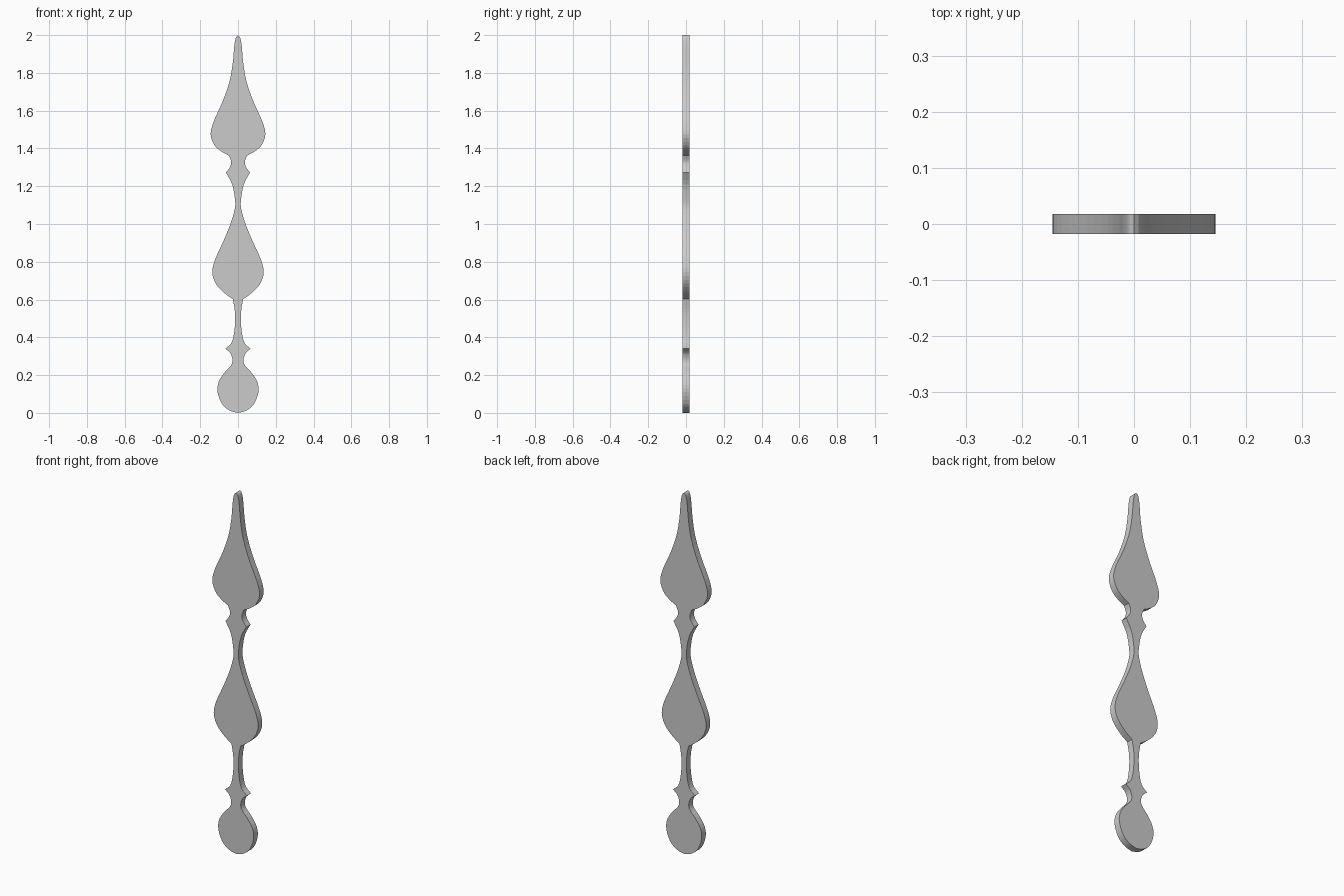
import bpy, bmesh
from mathutils import Vector

if "Cube" in bpy.data.objects:
    bpy.data.objects.remove(bpy.data.objects["Cube"])

HALF_T = 0.018
STEPS = 3

# Right-hand outline (half width, z), split into smooth runs at the sharp corners
runs = [
    # round bottom bulb and neck, up to the lower barb
    [(0, 0), (0.045, 0.013), (0.085, 0.048), (0.108, 0.11), (0.102, 0.165),
     (0.07, 0.215), (0.038, 0.25), (0.029, 0.28), (0.04, 0.315), (0.067, 0.34)],
    # lower stem
    [(0.067, 0.34), (0.035, 0.37), (0.021, 0.42), (0.015, 0.49), (0.018, 0.55), (0.028, 0.603)],
    # middle leaf and upper stem, up to the upper barb
    [(0.028, 0.603), (0.075, 0.637), (0.118, 0.685), (0.136, 0.745), (0.12, 0.815),
     (0.077, 0.91), (0.04, 1.0), (0.017, 1.08), (0.016, 1.13), (0.031, 1.21), (0.064, 1.273)],
    # notch under the top leaf
    [(0.064, 1.273), (0.043, 1.3), (0.036, 1.33), (0.048, 1.362)],
    # top leaf and spike
    [(0.048, 1.362), (0.09, 1.385), (0.125, 1.418), (0.145, 1.475), (0.128, 1.545),
     (0.083, 1.645), (0.046, 1.75), (0.028, 1.85), (0.02, 1.94), (0.012, 1.985), (0, 2.0)],
]


def smooth_run(run):
    """Catmull-Rom curve through the points of one run."""
    p = [Vector(q) for q in run]
    p = [2 * p[0] - p[1]] + p + [2 * p[-1] - p[-2]]
    out = []
    for i in range(1, len(p) - 2):
        a, b, c, d = p[i - 1:i + 3]
        for s in range(STEPS):
            t = s / STEPS
            out.append(0.5 * (2 * b + (c - a) * t + (2 * a - 5 * b + 4 * c - d) * t ** 2
                              + (3 * b - a - 3 * c + d) * t ** 3))
    return out


outline = [q for r in runs for q in smooth_run(r)] + [Vector((0, 2.0))]

# Flat half plate, extruded through its thickness
bm = bmesh.new()
face = bm.faces.new([bm.verts.new((max(x, 0), -HALF_T, z)) for x, z in outline])
ext = bmesh.ops.extrude_face_region(bm, geom=[face], use_keep_orig=True)
moved = [g for g in ext["geom"] if isinstance(g, bmesh.types.BMVert)]
bmesh.ops.translate(bm, verts=moved, vec=(0, 2 * HALF_T, 0))

# Drop the centre wall, then mirror to the left half
wall = [f for f in bm.faces if all(abs(v.co.x) < 1e-6 for v in f.verts)]
bmesh.ops.delete(bm, geom=wall, context='FACES')
bmesh.ops.mirror(bm, geom=bm.verts[:] + bm.edges[:] + bm.faces[:],
                 axis='X', merge_dist=1e-5)
bmesh.ops.recalc_face_normals(bm, faces=bm.faces[:])

mesh = bpy.data.meshes.new("spindle_hand")
bm.to_mesh(mesh)
bm.free()
obj = bpy.data.objects.new("spindle_hand", mesh)
bpy.context.collection.objects.link(obj)
